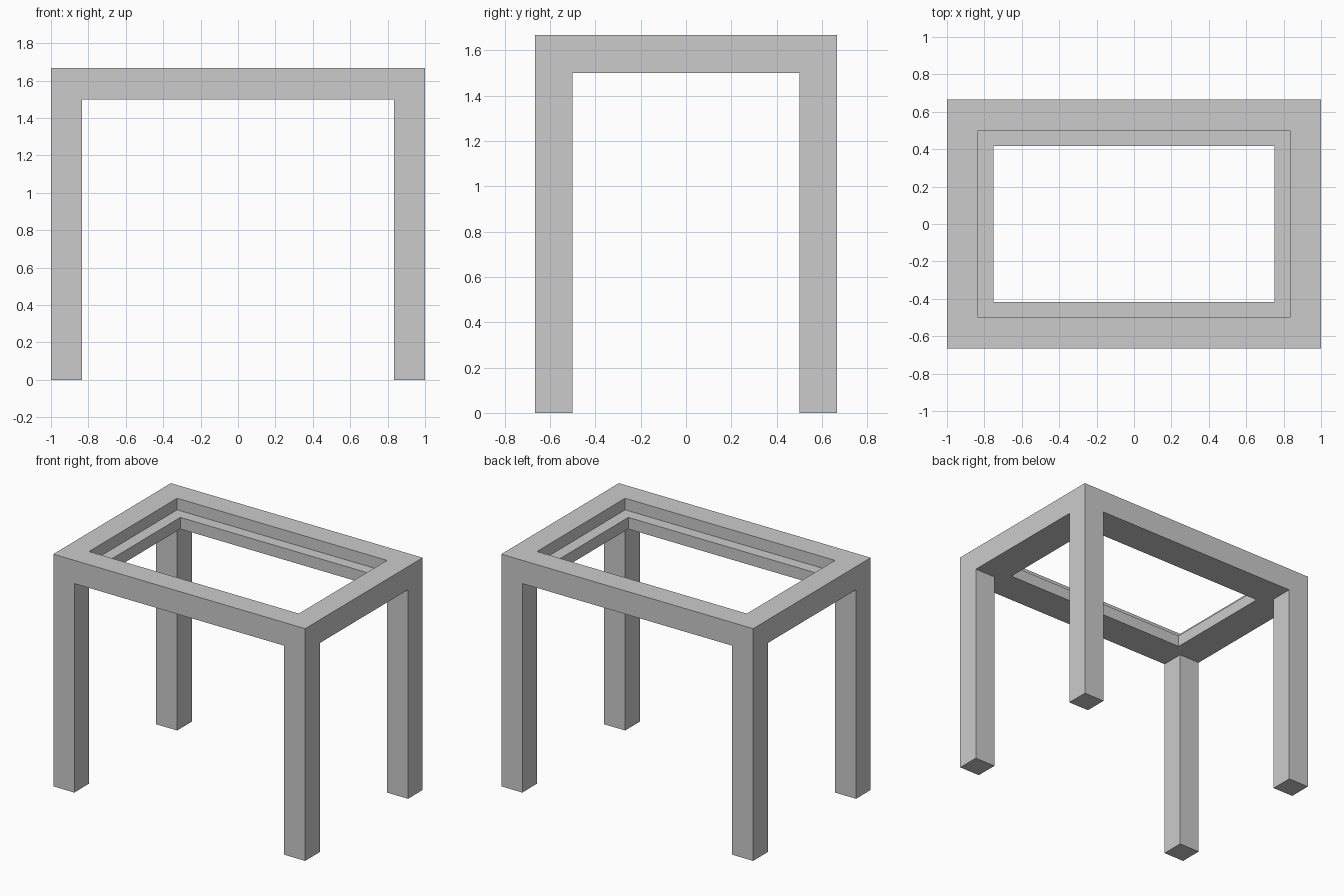
import bpy
import bmesh

cube = bpy.data.objects.get("Cube")
if cube:
    bpy.data.objects.remove(cube, do_unlink=True)

# Overall sizes
HALF_X, HALF_Y = 1.0, 2 / 3
HEIGHT = 5 / 3
BAR = 1 / 6             # leg width and rail depth
UNDER = HEIGHT - BAR    # underside of the rails
LEDGE = HEIGHT - BAR / 2

# Single plain grey
grey = bpy.data.materials.new("plain_grey")
grey.use_nodes = True
color = (0.6, 0.6, 0.6, 1)
grey.diffuse_color = color
grey.node_tree.nodes["Principled BSDF"].inputs["Base Color"].default_value = color


def add_object(name, bm):
    bmesh.ops.recalc_face_normals(bm, faces=bm.faces)
    mesh = bpy.data.meshes.new(name)
    bm.to_mesh(mesh)
    bm.free()
    mesh.materials.append(grey)
    obj = bpy.data.objects.new(name, mesh)
    bpy.context.collection.objects.link(obj)
    return obj


# Top frame: a stepped profile (inset, height) swept around the rectangle
profile = [(0, UNDER), (0, HEIGHT), (BAR, HEIGHT), (BAR, LEDGE),
           (BAR * 1.5, LEDGE), (BAR * 1.5, UNDER)]
corners = [(-1, -1), (1, -1), (1, 1), (-1, 1)]
bm = bmesh.new()
rings = [[bm.verts.new((sx * (HALF_X - inset), sy * (HALF_Y - inset), z))
          for sx, sy in corners] for inset, z in profile]
for i, ring in enumerate(rings):
    following = rings[(i + 1) % len(rings)]
    for j in range(4):
        k = (j + 1) % 4
        bm.faces.new((ring[j], ring[k], following[k], following[j]))
add_object("top_frame", bm)

# Four square legs, flush with the outer corners of the frame
for sx, side in ((1, "left"), (-1, "right")):
    for sy, end in ((-1, "front"), (1, "back")):
        bm = bmesh.new()
        bmesh.ops.create_cube(bm, size=1)
        bmesh.ops.scale(bm, vec=(BAR, BAR, UNDER), verts=bm.verts)
        bmesh.ops.translate(bm, verts=bm.verts, vec=(
            sx * (HALF_X - BAR / 2), sy * (HALF_Y - BAR / 2), UNDER / 2))
        add_object(f"{end}_{side}_leg", bm)
